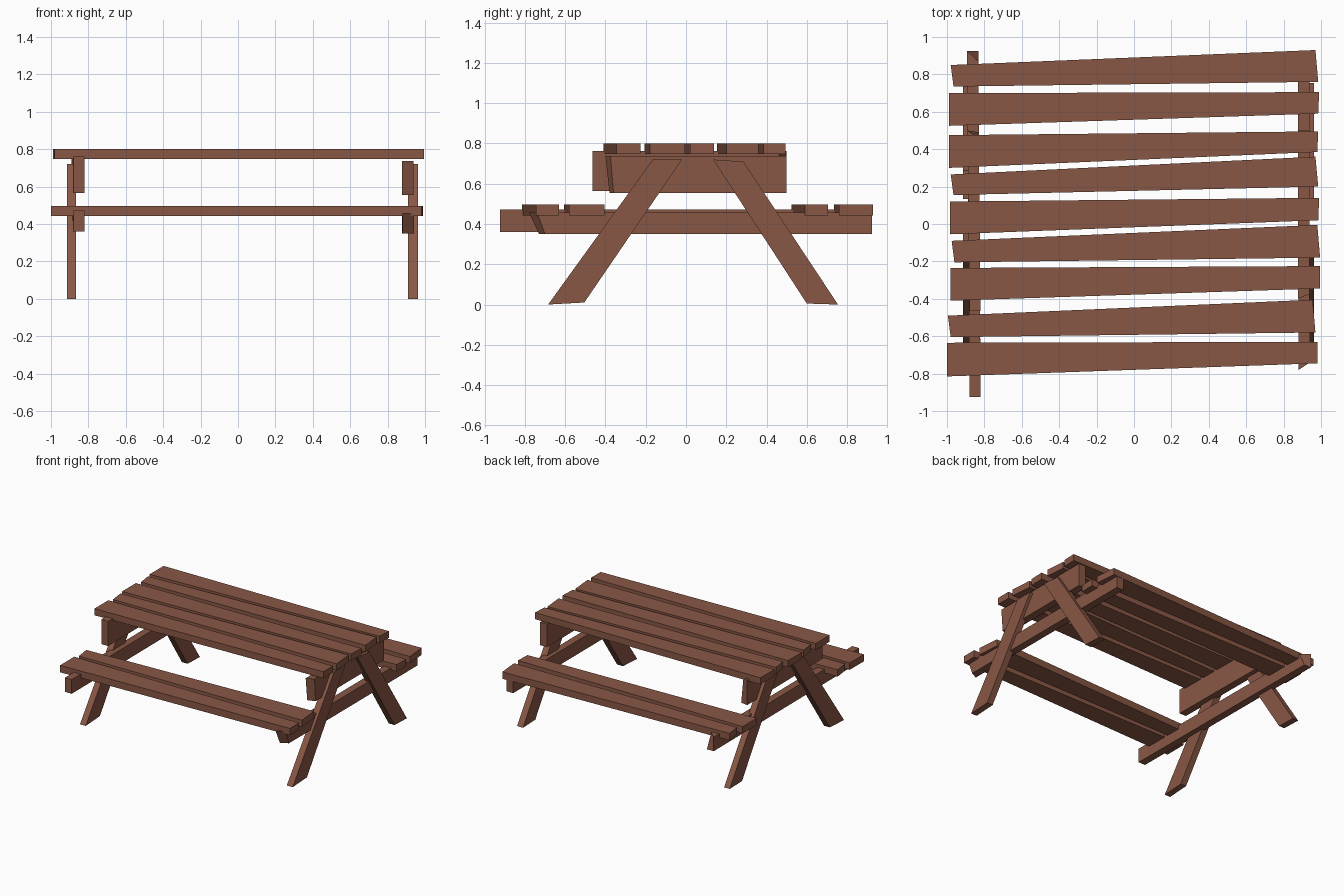
import bpy, bmesh

if "Cube" in bpy.data.objects:
    bpy.data.objects.remove(bpy.data.objects["Cube"])

wood = bpy.data.materials.new("brown wood")
wood.diffuse_color = (0.25, 0.096, 0.06, 1)
wood.use_nodes = True
wood.node_tree.nodes["Principled BSDF"].inputs["Base Color"].default_value = wood.diffuse_color


def loft(name, a, b):
    """Solid board between two matching four-point outlines."""
    bm = bmesh.new()
    va = [bm.verts.new(p) for p in a]
    vb = [bm.verts.new(p) for p in b]
    bm.faces.new(va)
    bm.faces.new(vb[::-1])
    for i in range(4):
        j = (i + 1) % 4
        bm.faces.new((va[j], va[i], vb[i], vb[j]))
    bmesh.ops.recalc_face_normals(bm, faces=bm.faces)
    me = bpy.data.meshes.new(name)
    bm.to_mesh(me)
    bm.free()
    me.materials.append(wood)
    ob = bpy.data.objects.new(name, me)
    bpy.context.collection.objects.link(ob)


def plank(name, pts, z0, z1):
    loft(name, [(x, y, z0) for x, y in pts], [(x, y, z1) for x, y in pts])


# Crooked planks: left-back, left-front, right-front, right-back corners
top = [
    [(-.99, .475), (-.99, .30), (.98, .385), (.985, .495)],
    [(-.98, .265), (-.965, .155), (.985, .20), (.97, .36)],
    [(-.985, .12), (-.985, -.055), (.985, .02), (.99, .14)],
    [(-.975, -.09), (-.96, -.205), (.995, -.18), (.98, -.005)],
    [(-.98, -.235), (-.98, -.41), (.995, -.345), (.995, -.225)],
]
benches = [
    [(-.98, .85), (-.965, .735), (.985, .76), (.97, .93)],
    [(-.99, .70), (-.99, .525), (.985, .59), (.99, .705)],
    [(-.995, -.49), (-.98, -.605), (.97, -.58), (.955, -.405)],
    [(-1.0, -.635), (-1.0, -.815), (.98, -.745), (.98, -.63)],
]
for i, p in enumerate(top):
    plank(f"table_plank_{i + 1}", p, .747, .80)
for i, p in enumerate(benches):
    plank(f"bench_plank_{i + 1}", p, .442, .497)


def crossbar(name, xf, xb, z0, z1, front, back, w=.06):
    """Bar along y; end values: y at (low x, top), (high x, top), (high x, bottom), (low x, bottom)."""
    def end(x, ys):
        return [(x, ys[0], z1), (x + w, ys[1], z1), (x + w, ys[2], z0), (x, ys[3], z0)]
    loft(name, end(xf, front), end(xb, back))


# Crossbars under the table top and under the benches
crossbar("table_crossbar_left", -.88, -.89, .565, .762, (-.465,) * 4, (.50, .46, .49, .50))
crossbar("table_crossbar_right", .877, .877, .555, .738, (-.40, -.375, -.36, -.38), (.50,) * 4)
crossbar("bench_crossbar_left", -.88, -.892, .36, .473, (-.925,) * 4, (.925, .87, .925, .925))
crossbar("bench_crossbar_right", .88, .877, .35, .458, (-.78, -.74, -.70, -.73), (.925,) * 4)

# Slanted legs on the outside of the crossbars (y, z outlines)
front_leg = [(-.165, .72), (-.02, .72), (-.505, .01), (-.685, 0)]
back_leg = [(.135, .72), (.285, .71), (.755, 0), (.60, .005)]
for side, x0, x1 in (("left", -.915, -.865), ("right", .91, .962)):
    for part, pts in (("front_leg", front_leg), ("back_leg", back_leg)):
        loft(f"{part}_{side}", [(x0, y, z) for y, z in pts], [(x1, y, z) for y, z in pts])
